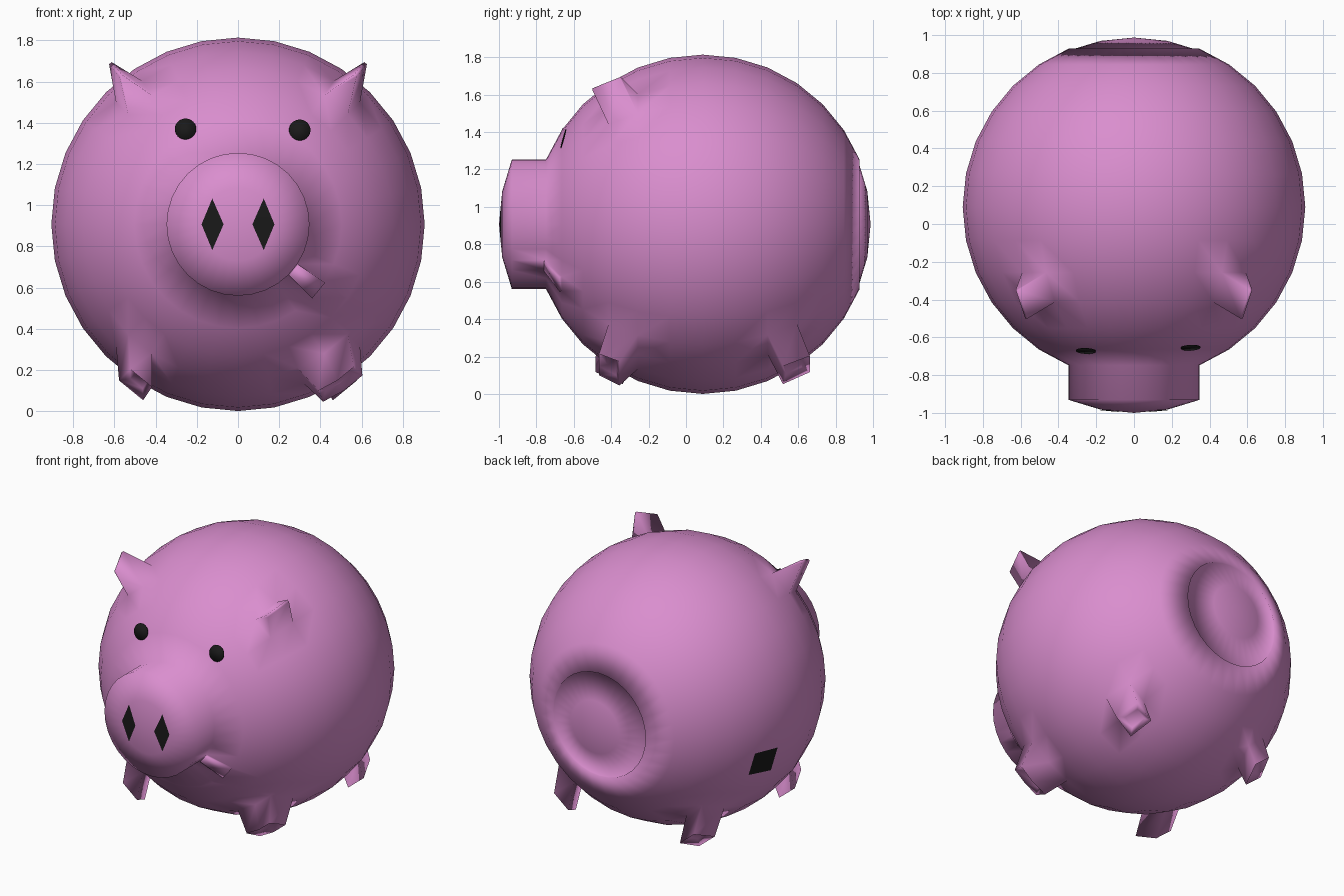
import bpy, bmesh, math
from mathutils import Vector, Matrix

if "Cube" in bpy.data.objects:
    bpy.data.objects.remove(bpy.data.objects["Cube"])

R = 0.907
C = Vector((0, 0.09, R))


def material(name, color):
    m = bpy.data.materials.new(name)
    m.diffuse_color = color
    m.use_nodes = True
    m.node_tree.nodes["Principled BSDF"].inputs["Base Color"].default_value = m.diffuse_color
    return m


pink = material("pink", (0.70, 0.27, 0.62, 1))
black = material("black", (0.01, 0.01, 0.01, 1))


def finish(bm, name, mats):
    for f in bm.faces:
        f.smooth = True
    me = bpy.data.meshes.new(name)
    bm.to_mesh(me)
    bm.free()
    for m in mats:
        me.materials.append(m)
    ob = bpy.data.objects.new(name, me)
    bpy.context.collection.objects.link(ob)
    return ob


# Body: sphere with its poles at the snout and the rear
bm = bmesh.new()
bmesh.ops.create_uvsphere(bm, u_segments=32, v_segments=16, radius=R,
                          matrix=Matrix.Translation(C) @ Matrix.Rotation(math.pi / 2, 4, 'X'))


def face_at(x, y, z):
    d = (Vector((x, y, z)) - C).normalized()
    return max(bm.faces, key=lambda f: (f.calc_center_median() - C).normalized().dot(d))


def cap(sign):
    return [f for f in bm.faces
            if (f.calc_center_median() - C).normalized().y * sign > math.cos(math.radians(22))]


def extrude(faces):
    res = bmesh.ops.extrude_face_region(bm, geom=faces)["geom"]
    old = [f for f in faces if f.is_valid]
    if old:
        bmesh.ops.delete(bm, geom=old, context='FACES_ONLY')
    return ([g for g in res if isinstance(g, bmesh.types.BMVert)],
            [g for g in res if isinstance(g, bmesh.types.BMFace)])


# Choose the patches before the surface changes
snout, rear = cap(-1), cap(1)
ears = [(s, face_at(s * 0.50, -0.335, 1.52)) for s in (-1, 1)]
legs = []
for s in (-1, 1):
    for t in (-1, 1):
        faces = [face_at(s * 0.50, 0.09 + t * 0.425, 0.30)]
        if s == 1 and t == -1:
            faces.append(face_at(0.36, -0.335, 0.20))
        legs.append((t, faces))
bump = face_at(0.33, -0.70, 0.64)
face_at(-0.81, 0.35, 0.655).material_index = 1   # coin mark on the left side

# Snout pulled out, rear disc slightly sunk
for faces, dy in ((snout, -0.183), (rear, -0.01)):
    verts, _ = extrude(faces)
    bmesh.ops.translate(bm, verts=verts, vec=(0, dy, 0))

# Small bump beside the snout
verts, _ = extrude([bump])
bmesh.ops.translate(bm, verts=verts, vec=(0.004, -0.012, -0.004))

# Ears: one patch pulled out to a thin edge
for s, f in ears:
    verts, _ = extrude([f])
    for v in verts:
        tip = Vector((s * 0.58, -0.51, 1.645)) if v.co.y < -0.335 else Vector((s * 0.63, -0.36, 1.705))
        v.co = tip.lerp(v.co, 0.1)

# Legs: patches pulled down, with a hollow in the hoof
for t, faces in legs:
    verts, tops = extrude(faces)
    mid = sum((v.co for v in verts), Vector()) / len(verts)
    k = 0.92 if len(faces) == 1 else 0.7
    goal = Vector((math.copysign(0.495, mid.x), mid.y + t * 0.075, 0.13))
    for v in verts:
        v.co = goal + (v.co - mid) * k
    bmesh.ops.inset_region(bm, faces=tops, thickness=0.035, depth=-0.03, use_even_offset=True)

bmesh.ops.recalc_face_normals(bm, faces=bm.faces)
finish(bm, "body", [pink, black])

# Eyes: flat discs just off the surface
for name, x, y, z in (("left_eye", -0.255, -0.672, 1.37), ("right_eye", 0.30, -0.655, 1.365)):
    bm = bmesh.new()
    n = Vector((0.15 * x, -0.96, 0.26))
    rot = n.to_track_quat('Z', 'Y').to_matrix().to_4x4()
    bmesh.ops.create_cone(bm, cap_ends=True, segments=32, radius1=0.052, radius2=0.052,
                          depth=0.004, matrix=Matrix.Translation((x, y, z)) @ rot)
    ob = finish(bm, name, [black])

# Nostrils: dark diamonds lying on the snout tip
for name, s in (("left_nostril", -1), ("right_nostril", 1)):
    bm = bmesh.new()

    def point(x, z):
        r = math.hypot(x, z)
        return bm.verts.new((s * x, -1.0 + 0.017 * r / 0.177 - 0.003, R + z))

    mid = point(0.12, 0)
    rim = [point(*p) for p in ((0.177, 0), (0.125, 0.125), (0.07, 0), (0.125, -0.125))]
    for i in range(4):
        bm.faces.new((mid, rim[i], rim[(i + 1) % 4]))
    for f in bm.faces:
        f.normal_update()
        if f.normal.y > 0:
            f.normal_flip()
    finish(bm, name, [black])
